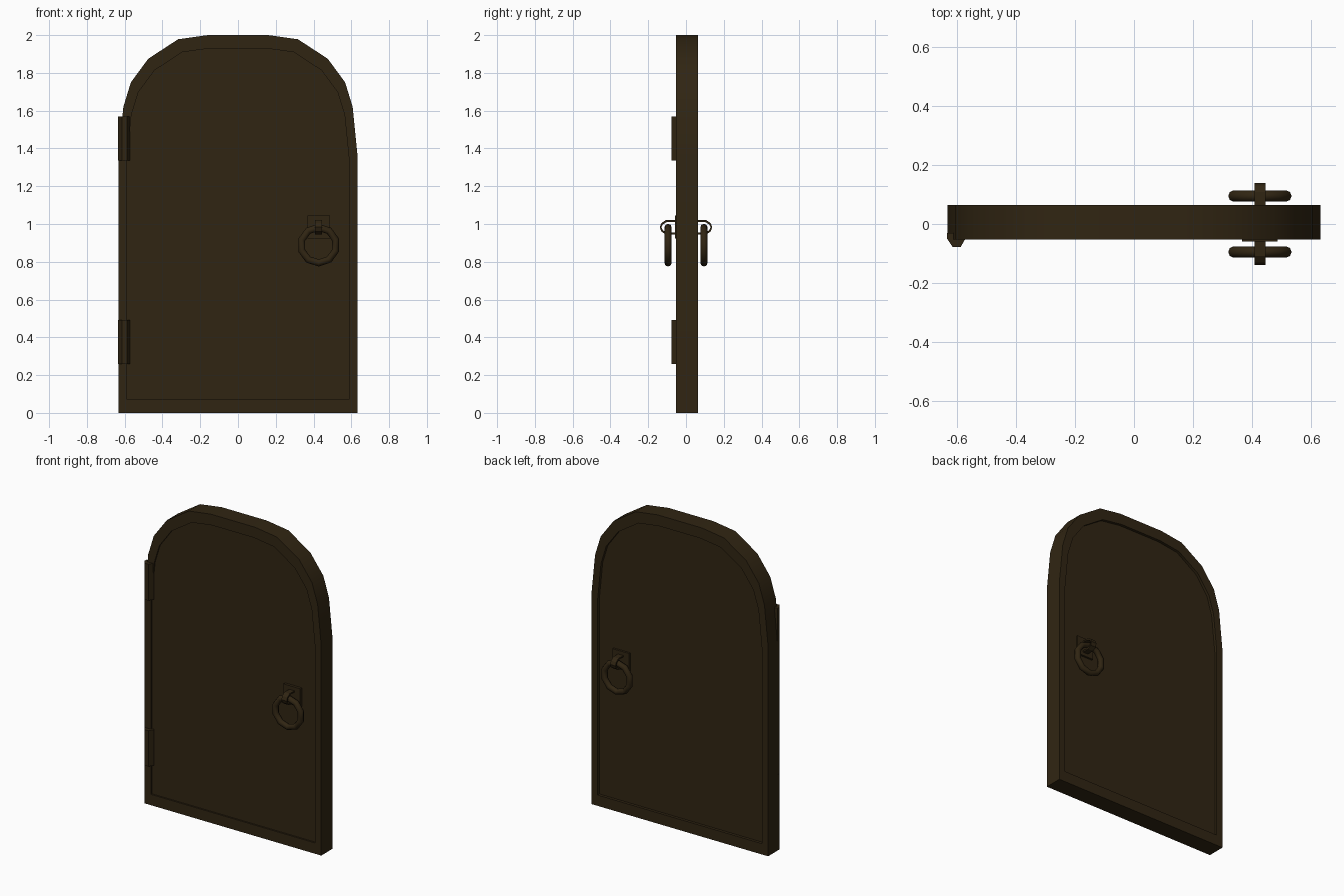
import bpy, bmesh, math
from mathutils import Vector

if "Cube" in bpy.data.objects:
    bpy.data.objects.remove(bpy.data.objects["Cube"])

mat = bpy.data.materials.new("dark brown")
mat.diffuse_color = (0.030, 0.0185, 0.0062, 1)
mat.use_nodes = True
mat.node_tree.nodes["Principled BSDF"].inputs["Base Color"].default_value = mat.diffuse_color


def finish(name, bm, smooth=None):
    bmesh.ops.recalc_face_normals(bm, faces=bm.faces)
    me = bpy.data.meshes.new(name)
    bm.to_mesh(me)
    bm.free()
    ob = bpy.data.objects.new(name, me)
    bpy.context.collection.objects.link(ob)
    me.materials.append(mat)
    if smooth:
        bpy.ops.object.select_all(action='DESELECT')
        ob.select_set(True)
        bpy.context.view_layer.objects.active = ob
        bpy.ops.object.shade_smooth_by_angle(angle=math.radians(smooth))
    return ob


def loft(name, rings, closed=False, smooth=None):
    """Skin a row of equal point loops; cap the ends or join them."""
    bm = bmesh.new()
    loops = [[bm.verts.new(p) for p in r] for r in rings]
    n = len(loops[0])
    pairs = list(zip(loops, loops[1:]))
    if closed:
        pairs.append((loops[-1], loops[0]))
    else:
        bm.faces.new(loops[0])
        bm.faces.new(loops[-1])
    for a, b in pairs:
        for i in range(n):
            j = (i + 1) % n
            bm.faces.new((a[i], a[j], b[j], b[i]))
    return finish(name, bm, smooth)


# Arched door with a recessed panel on both sides
half = [(0.633, 0), (0.633, 1.36), (0.607, 1.62), (0.567, 1.75),
        (0.475, 1.875), (0.317, 1.978), (0.16, 2.0)]
outline = half + [(-x, z) for x, z in reversed(half)]


def door_ring(y, s):
    return [(x * s, y, 1 + (z - 1) * s) for x, z in outline]


loft("door", [door_ring(-0.042, 0.93), door_ring(-0.052, 0.93), door_ring(-0.052, 1),
              door_ring(0.064, 1), door_ring(0.064, 0.93), door_ring(0.046, 0.93)], smooth=31)

# Hinges: bevelled knuckles on the left front edge
for name, z0, z1 in (("lower_hinge", 0.26, 0.492), ("upper_hinge", 1.335, 1.57)):
    prof = [(-0.634, -0.03), (-0.634, -0.05), (-0.615, -0.078),
            (-0.588, -0.078), (-0.572, -0.05), (-0.572, -0.03)]
    loft(name, [[(x, y, z) for x, y in prof] for z in (z0, z1)])

HX = 0.427
for side, s in (("front", -1), ("back", 1)):
    # Square mounting plate
    w = 0.06
    sq = [(-w, -w), (w, -w), (w, w), (-w, w)]
    loft(side + "_plate", [[(HX + x, s * y, 0.984 + z) for x, z in sq] for y in (0.03, 0.059)])

    # Flat strap that holds the ring
    outer = [(0.04, 1.02), (0.108, 1.02), (0.131, 1.004), (0.139, 0.983),
             (0.131, 0.961), (0.108, 0.945), (0.04, 0.945)]
    inner = [(y - 0.009 if y > 0.05 else y, 0.9825 + (z - 0.9825) * 0.76) for y, z in outer]
    strip = outer + inner[::-1]
    loft(side + "_strap", [[(HX + dx, s * y, z) for y, z in strip] for dx in (-0.019, 0.019)])

    # Ten-sided pull ring hanging from the strap
    rings = []
    for i in range(10):
        a = math.tau * i / 10
        d = Vector((math.sin(a), 0, math.cos(a)))
        c = Vector((HX, s * 0.095, 0.888))
        rings.append([c + d * (0.094 + 0.019 * math.cos(b)) + Vector((0, 0.019 * math.sin(b), 0))
                      for b in (math.tau * k / 8 for k in range(8))])
    loft(side + "_ring", rings, closed=True, smooth=50)
